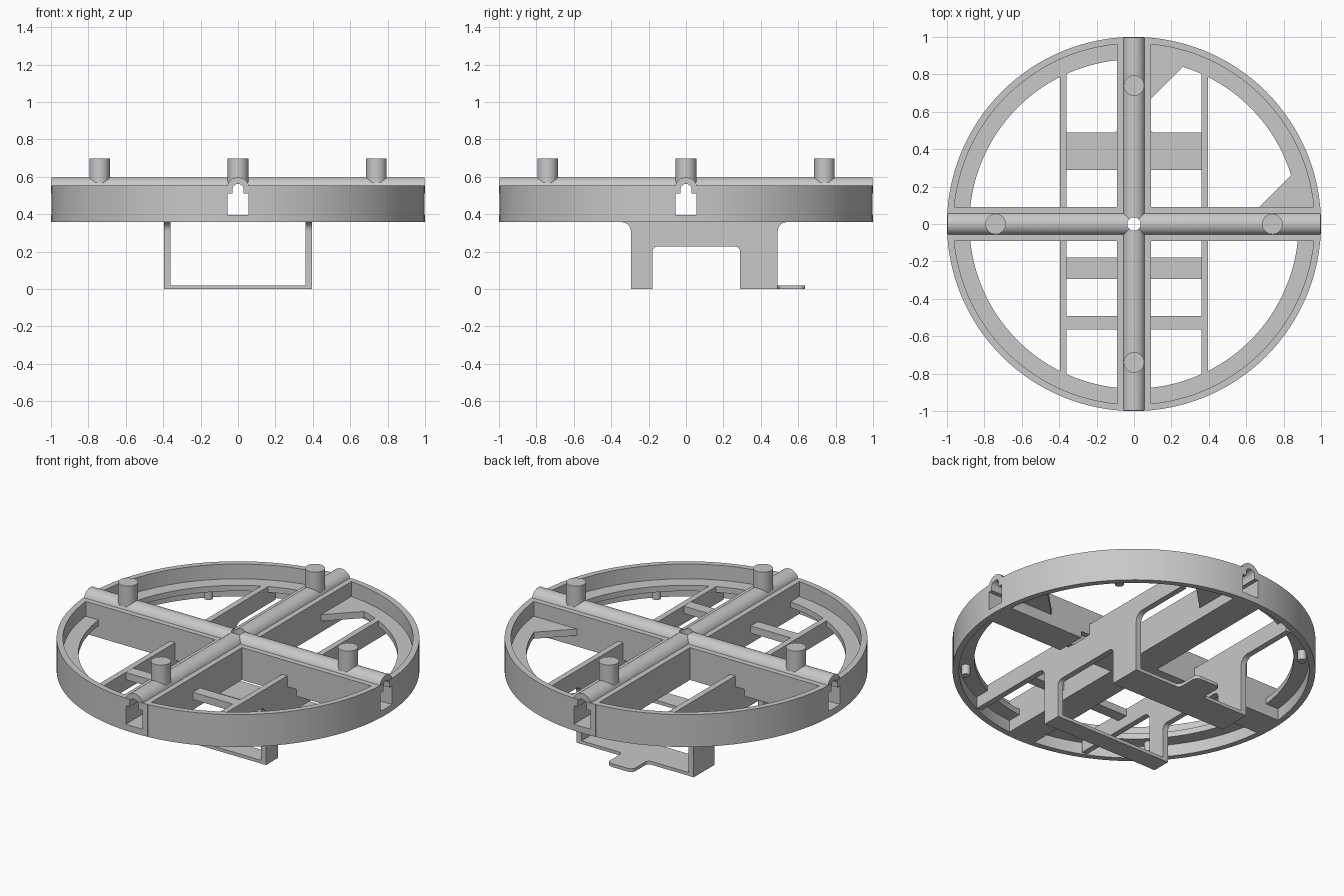
import bpy, bmesh
from math import sin, cos, pi, radians, tau
from mathutils import Vector

if "Cube" in bpy.data.objects:
    bpy.data.objects.remove(bpy.data.objects["Cube"], do_unlink=True)

grey = bpy.data.materials.new("plain_grey")
grey.use_nodes = True
grey.diffuse_color = (0.58, 0.58, 0.58, 1)
grey.node_tree.nodes["Principled BSDF"].inputs["Base Color"].default_value = (0.58, 0.58, 0.58, 1)

RIM, DECK, FLOOR = 0.555, 0.465, 0.358
BEAM, PIPE_Z = 0.09, 0.537


def finish(bm, name):
    bmesh.ops.recalc_face_normals(bm, faces=bm.faces)
    mesh = bpy.data.meshes.new(name)
    bm.to_mesh(mesh)
    bm.free()
    mesh.materials.append(grey)
    ob = bpy.data.objects.new(name, mesh)
    bpy.context.collection.objects.link(ob)
    return ob


def prism(name, profile, low, high, axis):
    """Extrude a 2D profile along x, y or z."""
    place = {"x": lambda u, v: (low, u, v), "y": lambda u, v: (u, low, v),
             "z": lambda u, v: (u, v, low)}[axis]
    bm = bmesh.new()
    face = bm.faces.new([bm.verts.new(place(u, v)) for u, v in profile])
    new = bmesh.ops.extrude_face_region(bm, geom=[face])["geom"]
    step = Vector([high - low if a == axis else 0 for a in "xyz"])
    bmesh.ops.translate(bm, vec=step, verts=[g for g in new if isinstance(g, bmesh.types.BMVert)])
    return finish(bm, name)


def arc(u, v, r, start, end, n=8):
    return [(u + r * cos(radians(start + (end - start) * i / n)),
             v + r * sin(radians(start + (end - start) * i / n))) for i in range(n + 1)]


def rect(u0, u1, v0, v1):
    return [(u0, v0), (u1, v0), (u1, v1), (u0, v1)]


def disc(u, v, r, n=40):
    return arc(u, v, r, 3, 363, n)[:-1]


def select(ob):
    bpy.ops.object.select_all(action="DESELECT")
    ob.select_set(True)
    bpy.context.view_layer.objects.active = ob


def boolean(ob, other, operation="DIFFERENCE"):
    select(ob)
    mod = ob.modifiers.new("cut", "BOOLEAN")
    mod.operation, mod.solver, mod.object = operation, "MANIFOLD", other
    bpy.ops.object.modifier_apply(modifier=mod.name)


def smooth(ob):
    select(ob)
    bpy.ops.object.shade_smooth_by_angle(angle=radians(30))


# Keyhole tunnels, centre bore and cross slots, used as cutters
keyhole = ([(-0.055, 0.397), (0.055, 0.397), (0.055, 0.51), (0.03, 0.51)]
           + arc(0, 0.533, 0.03, 0, 180, 12) + [(-0.03, 0.51), (-0.055, 0.51)])
tunnels = [prism("tunnel_cutter_" + a, keyhole, -1.2, 1.2, a) for a in "xy"]
bore = prism("bore_cutter", disc(0, 0, 0.036), -0.2, 1, "z")
slots = [prism("slot_cutter", rect(x, x + 0.06, 0.3, 0.399), -0.2, 0.2, "y")
         for x in (0.395, -0.455)]

# Outer ring with inner ledge
section = [(1, FLOOR), (1, RIM), (0.965, RIM), (0.965, DECK), (0.88, DECK),
           (0.88, 0.43), (0.965, 0.43), (0.965, FLOOR)]
bm = bmesh.new()
loop = bm.faces.new([bm.verts.new((r, 0, z)) for r, z in section])
edges = list(loop.edges)
bm.faces.remove(loop)
bmesh.ops.spin(bm, geom=edges, cent=(0, 0, 0), axis=(0, 0, 1), angle=tau, steps=128)
bmesh.ops.remove_doubles(bm, verts=bm.verts, dist=0.0001)
ring = finish(bm, "outer_ring")
for c in tunnels:
    boolean(ring, c)
smooth(ring)

# Cross beams with rounded tops
beam_profile = ([(-BEAM, FLOOR), (BEAM, FLOOR), (BEAM, RIM)]
                + arc(0, PIPE_Z, 0.06, 17.5, 162.5, 24) + [(-BEAM, RIM)])
cross = prism("cross_beams", beam_profile, -0.996, 0.996, "x")
other = prism("beam_helper", beam_profile, -0.996, 0.996, "y")
boolean(cross, other, "UNION")
bpy.data.objects.remove(other, do_unlink=True)
for c in tunnels + [bore] + slots:
    boolean(cross, c)
smooth(cross)

# Upright pegs on the beams and small pins under the ledge
for i in range(4):
    a = i * pi / 2
    smooth(prism(f"beam_peg_{i + 1}", disc(0.74 * cos(a), 0.74 * sin(a), 0.055), 0.57, 0.698, "z"))
    a += pi / 4
    smooth(prism(f"ledge_pin_{i + 1}", disc(0.93 * cos(a), 0.93 * sin(a), 0.025, 20),
                 0.37, 0.44, "z"))

# Side rails with legs
leg_profile = ([(-0.875, DECK), (-0.875, FLOOR)]
               + arc(-0.345, FLOOR - 0.05, 0.05, 90, 0) + [(-0.295, 0), (-0.18, 0)]
               + arc(-0.15, 0.198, 0.03, 180, 90) + arc(0.26, 0.198, 0.03, 90, 0)
               + [(0.29, 0), (0.49, 0)] + arc(0.54, FLOOR - 0.05, 0.05, 180, 90)
               + [(0.875, FLOOR), (0.875, DECK)])
for side, x in (("left", 0.36), ("right", -0.395)):
    rail = prism(side + "_rail_and_legs", leg_profile, x, x + 0.035, "x")
    boolean(rail, tunnels[0])
    smooth(rail)

# Front tie bars between beam and rails
for side, x in (("left", 0.08), ("right", -0.37)):
    prism(side + "_tie_bar", rect(x, x + 0.29, -0.563, -0.493), 0.42, DECK - 0.001, "z")

# Foot plates, the back one with a rounded tab
prism("front_foot_plate", rect(-0.394, 0.394, -0.294, -0.18), 0, 0.02, "z")
half = ([(0.394, 0.29), (0.394, 0.489)] + arc(0.11, 0.514, 0.025, 270, 180)
        + arc(0.055, 0.607, 0.03, 0, 90))
smooth(prism("back_foot_plate", half + [(-x, y) for x, y in reversed(half)], 0, 0.02, "z"))

# Corner gussets in one quadrant
gusset = [(0.085, 0.665), (0.27, 0.85), (0.27, 0.9), (0.085, 0.95)]
prism("back_gusset", gusset, 0.425, DECK, "z")
prism("left_gusset", [(y, x) for x, y in gusset], 0.425, DECK, "z")

for c in tunnels + [bore] + slots:
    bpy.data.objects.remove(c, do_unlink=True)
